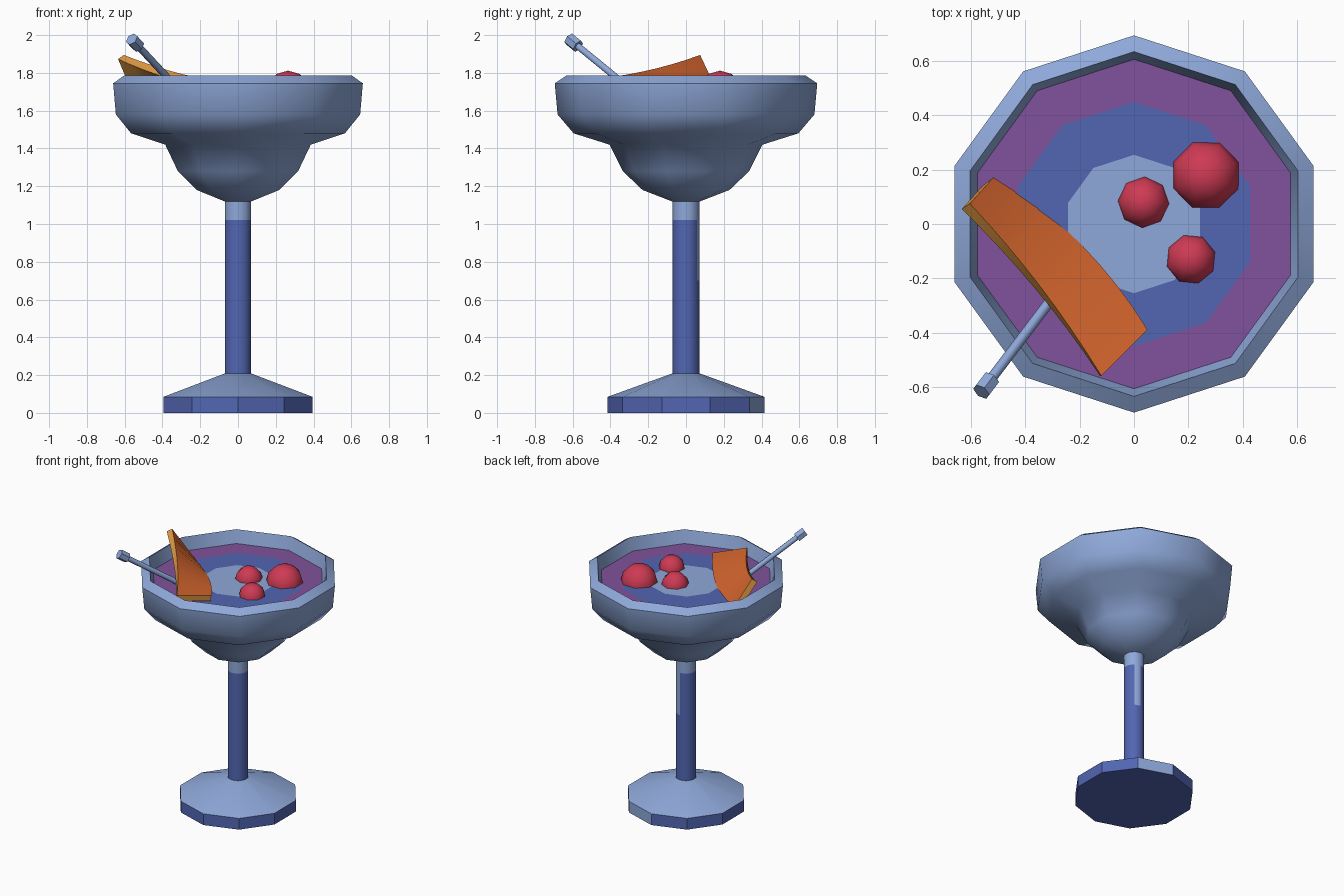
import bpy, bmesh, math
from mathutils import Vector

if "Cube" in bpy.data.objects:
    bpy.data.objects.remove(bpy.data.objects["Cube"])


def srgb(r, g, b):
    f = lambda c: (c / 255 / 12.92) if c < 10 else ((c / 255 + 0.055) / 1.055) ** 2.4
    return (f(r), f(g), f(b), 1)


def material(name, rgb):
    m = bpy.data.materials.new(name)
    m.diffuse_color = srgb(*rgb)
    m.use_nodes = True
    m.node_tree.nodes["Principled BSDF"].inputs["Base Color"].default_value = m.diffuse_color
    return m


GLASS = material("pale blue glass", (143, 169, 218))
BLUE = material("deep blue", (82, 102, 178))
PURPLE = material("purple drink", (128, 82, 156))
RED = material("cherry red", (206, 58, 84))
ORANGE = material("orange", (214, 102, 46))
RIND = material("light orange rind", (222, 152, 66))


def finish(name, bm, mats, angle=None):
    bmesh.ops.recalc_face_normals(bm, faces=bm.faces)
    me = bpy.data.meshes.new(name)
    bm.to_mesh(me)
    bm.free()
    for m in mats:
        me.materials.append(m)
    ob = bpy.data.objects.new(name, me)
    bpy.context.collection.objects.link(ob)
    if angle:
        bpy.ops.object.select_all(action='DESELECT')
        ob.select_set(True)
        bpy.context.view_layer.objects.active = ob
        bpy.ops.object.shade_smooth_by_angle(angle=math.radians(angle))
    return ob


def lathe(name, profile, mats, rule=None, sides=10, angle=None):
    """Revolve (radius, z) points; a corner lies on the +y axis. rule(z, degrees) gives the slot."""
    bm = bmesh.new()
    rings = []
    for r, z in profile:
        if r == 0:
            rings.append([bm.verts.new((0, 0, z))] * sides)
        else:
            rings.append([bm.verts.new((r * math.cos(a), r * math.sin(a), z)) for a in
                          (math.pi / 2 + math.tau * i / sides for i in range(sides))])
    for k in range(len(rings) - 1):
        lo, hi = rings[k], rings[k + 1]
        for i in range(sides):
            j = (i + 1) % sides
            vs = list(dict.fromkeys((lo[i], lo[j], hi[j], hi[i])))
            f = bm.faces.new(vs)
            if rule:
                c = f.calc_center_median()
                deg = (90 + 360 * (i + 0.5) / sides) % 360
                f.material_index = rule(c, deg)
    return finish(name, bm, mats, angle)


# Foot: blue edge and underside, pale sloped top, one pale side facet
lathe("foot", [(0, 0), (0.415, 0), (0.415, 0.085), (0.07, 0.21), (0, 0.21)], [GLASS, BLUE],
      lambda c, d: int(c.z < 0.084 and not (c.z > 0.01 and abs(d - 72) < 10)), angle=35)

# Stem: blue with a pale collar and a pale strip at the back
lathe("stem", [(0.072, 0.2), (0.072, 0.7), (0.072, 1.02), (0.072, 1.13)], [GLASS, BLUE],
      lambda c, d: int(c.z < 1.02 and not (c.z > 0.7 and abs(d - 72) < 10)), angle=48)

# Bowl: stepped cup with a bevelled lip and inner wall
lathe("bowl", [(0, 1.12), (0.075, 1.12), (0.23, 1.18), (0.335, 1.28), (0.405, 1.42), (0.595, 1.48),
               (0.68, 1.58), (0.695, 1.745), (0.635, 1.785), (0.605, 1.68)], [GLASS], angle=48)

# Drink: flat surface in three colour rings
lathe("drink", [(0, 1.69), (0.255, 1.69), (0.45, 1.69), (0.607, 1.69)], [GLASS, BLUE, PURPLE],
      lambda c, d: 0 if c.xy.length < 0.25 else (1 if c.xy.length < 0.4 else 2))

# Cherries floating in the drink
for i, (x, y, r) in enumerate([(0.265, 0.18, 0.132), (0.035, 0.08, 0.097), (0.21, -0.13, 0.095)]):
    bm = bmesh.new()
    bmesh.ops.create_uvsphere(bm, u_segments=8, v_segments=6, radius=r)
    cherry = finish(f"cherry_{i + 1}", bm, [RED], 50)
    cherry.location = (x, y, 1.68)
    cherry.rotation_euler.z = math.radians(22 + 20 * i)

# Orange peel: bowed strip between two edges, thickened downwards
A, B = Vector((-0.605, 0.075, 1.895)), Vector((-0.51, 0.18, 1.67))
D, C = Vector((-0.12, -0.56, 1.76)), Vector((0.05, -0.39, 1.74))
N = 8
top = []
for i in range(N + 1):
    t = i / N
    bow = 4 * t * (1 - t)
    top.append((A.lerp(D, t) + Vector((0.015, 0.015, -0.02)) * bow,
                B.lerp(C, t) + Vector((0.035, 0.03, -0.01)) * bow))
bm = bmesh.new()
rows = []
for i, (p, q) in enumerate(top):
    along = top[min(i + 1, N)][0] - top[max(i - 1, 0)][0]
    n = along.cross(q - p).normalized()
    if n.z < 0:
        n = -n
    off = n * 0.042
    rows.append([bm.verts.new(v) for v in (p, q, q - off, p - off)])
for a, b in zip(rows, rows[1:]):
    for k in range(4):
        f = bm.faces.new((a[k], a[(k + 1) % 4], b[(k + 1) % 4], b[k]))
        f.material_index = 0 if k == 0 else 1
for cap in (rows[0], rows[-1]):
    bm.faces.new(cap).material_index = 1
finish("orange_peel", bm, [ORANGE, RIND], 40)

# Stirrer: thin rod with a hexagonal knob
axis = Vector((-0.22, -0.29, 0.237)).normalized()
knob = Vector((-0.545, -0.595, 1.96))


def rod(name, start, end, radius, sides):
    bm = bmesh.new()
    bmesh.ops.create_cone(bm, cap_ends=True, segments=sides, radius1=radius, radius2=radius,
                          depth=(end - start).length)
    ob = finish(name, bm, [GLASS], 50 if sides > 6 else None)
    ob.location = (start + end) / 2
    ob.rotation_euler = (end - start).to_track_quat('Z', 'Y').to_euler()


rod("stirrer_rod", knob - axis * 0.52, knob, 0.019, 8)
rod("stirrer_knob", knob - axis * 0.035, knob + axis * 0.035, 0.035, 6)
